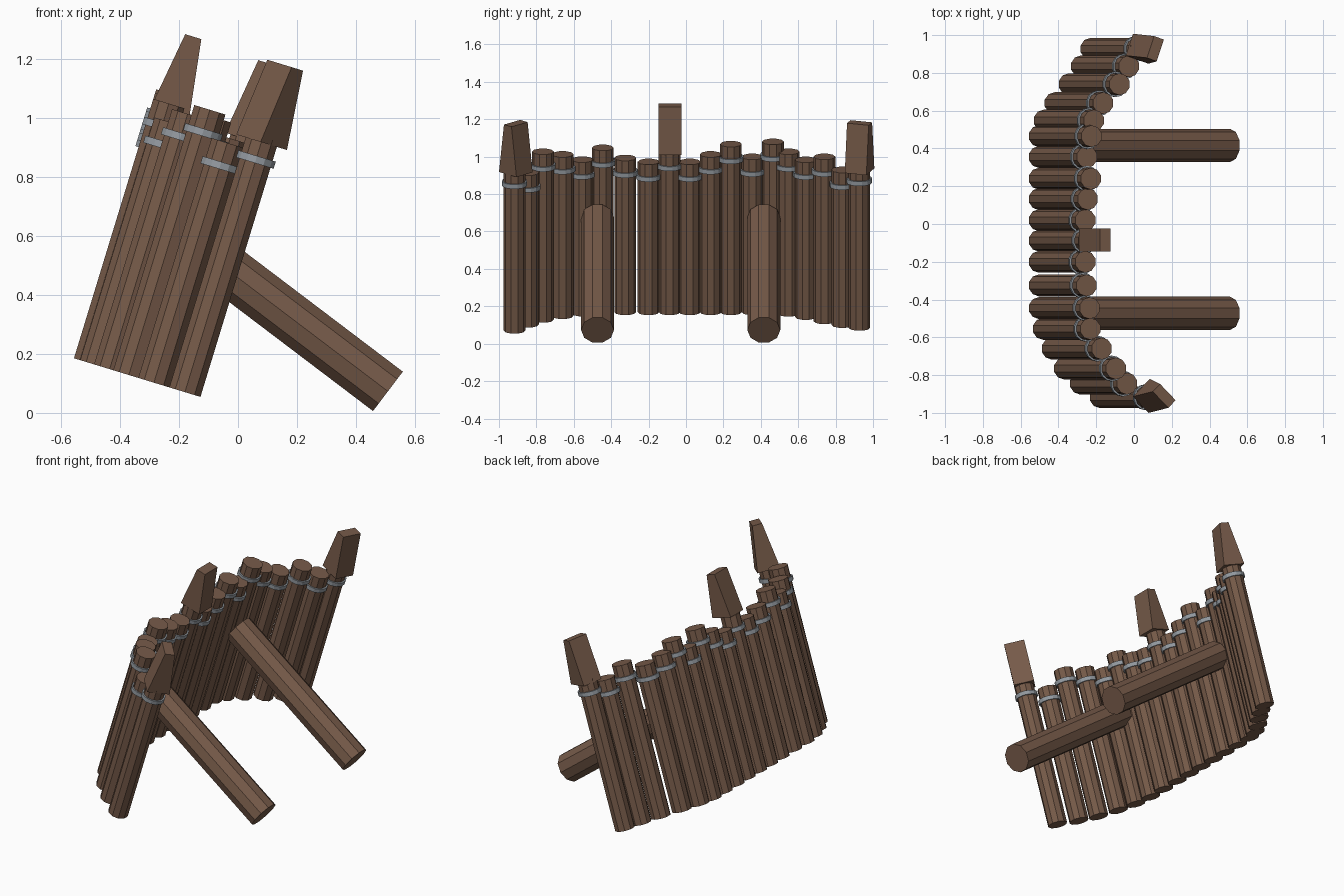
import bpy, bmesh, math
from mathutils import Matrix, Vector

if "Cube" in bpy.data.objects:
    bpy.data.objects.remove(bpy.data.objects["Cube"])

LEAN = math.radians(17)
TILT = Matrix.Rotation(LEAN, 4, 'Y')
AXIS = TILT @ Vector((0, 0, 1))


def material(name, color):
    m = bpy.data.materials.new(name)
    m.diffuse_color = (*color, 1)
    m.use_nodes = True
    m.node_tree.nodes["Principled BSDF"].inputs["Base Color"].default_value = m.diffuse_color
    return m


WOOD = material("brown_wood", (0.18, 0.102, 0.066))
METAL = material("grey_binding", (0.30, 0.33, 0.36))


def finish(name, bm, mat, matrix):
    bmesh.ops.recalc_face_normals(bm, faces=bm.faces)
    bm.transform(matrix)
    me = bpy.data.meshes.new(name)
    bm.to_mesh(me)
    bm.free()
    me.materials.append(mat)
    ob = bpy.data.objects.new(name, me)
    bpy.context.collection.objects.link(ob)
    return ob


def log(name, base, direction, length, radius, sides=10):
    """Low-poly cylinder starting at base and running along a direction in the xz plane."""
    bm = bmesh.new()
    bmesh.ops.create_cone(bm, cap_ends=True, segments=sides, radius1=radius,
                          radius2=radius, depth=length)
    bmesh.ops.translate(bm, verts=bm.verts, vec=(0, 0, length / 2))
    rot = Matrix.Rotation(math.atan2(direction.x, direction.z), 4, 'Y')
    return finish(name, bm, WOOD, Matrix.Translation(base) @ rot)


def binding(name, center, outer=0.068, inner=0.059, height=0.025, sides=14):
    """Hollow hoop around a log."""
    bm = bmesh.new()
    rings = []
    for r, z in ((outer, -height / 2), (outer, height / 2), (inner, height / 2), (inner, -height / 2)):
        rings.append([bm.verts.new((r * math.sin(2 * math.pi * i / sides),
                                    r * math.cos(2 * math.pi * i / sides), z)) for i in range(sides)])
    for k in range(4):
        a, b = rings[k], rings[(k + 1) % 4]
        for i in range(sides):
            j = (i + 1) % sides
            bm.faces.new((a[i], a[j], b[j], b[i]))
    return finish(name, bm, METAL, Matrix.Translation(center) @ TILT)


def spike(name, base, height, turn):
    """Wedge that narrows across the wall's thickness."""
    bm = bmesh.new()
    bmesh.ops.create_cube(bm, size=1)
    for v in bm.verts:
        top = v.co.z > 0
        v.co = (v.co.x * (0.057 if top else 0.132), v.co.y * 0.122, height if top else 0)
    turn_m = Matrix.Rotation(math.radians(turn), 4, 'Z')
    return finish(name, bm, WOOD, Matrix.Translation(base) @ TILT @ turn_m)


# Palisade logs: (y, bottom x, top z)
LOGS = [
    (-0.917, -0.18, 0.935), (-0.845, -0.285, 0.915), (-0.765, -0.37, 1.027),
    (-0.66, -0.435, 1.013), (-0.555, -0.482, 0.985), (-0.445, -0.503, 1.048),
    (-0.325, -0.503, 0.994), (-0.2, -0.503, 0.973), (-0.088, -0.503, 1.03),
    (0.02, -0.503, 0.973), (0.132, -0.503, 1.013), (0.24, -0.503, 1.068),
    (0.355, -0.503, 1.0), (0.465, -0.503, 1.08), (0.548, -0.477, 1.027),
    (0.64, -0.42, 0.984), (0.74, -0.345, 1.0), (0.835, -0.28, 0.93),
    (0.927, -0.23, 0.95),
]
for n, (y, x, top) in enumerate(LOGS, 1):
    z = 0.169 - math.tan(LEAN) * (x + 0.503)   # bottoms share one tilted plane
    base = Vector((x, y, z))
    length = (top - z) / AXIS.z
    log(f"wall_log_{n}", base, AXIS, length, 0.058)
    binding(f"log_binding_{n}", base + AXIS * (length - 0.08))

# Pointed stakes at both ends and in the middle
spike("spike_near_end", (0.08, -0.91, 0.917), 0.273, 45)
spike("spike_middle", (-0.227, -0.085, 1.028), 0.258, 0)
spike("spike_far_end", (0.035, 0.928, 0.925), 0.268, -19)

# Diagonal props behind the wall
PROP = Vector((-0.797, 0, 0.604))
for n, y in enumerate((-0.473, 0.416), 1):
    log(f"support_prop_{n}", Vector((0.508, y, 0.073)), PROP, 1.0, 0.088)
